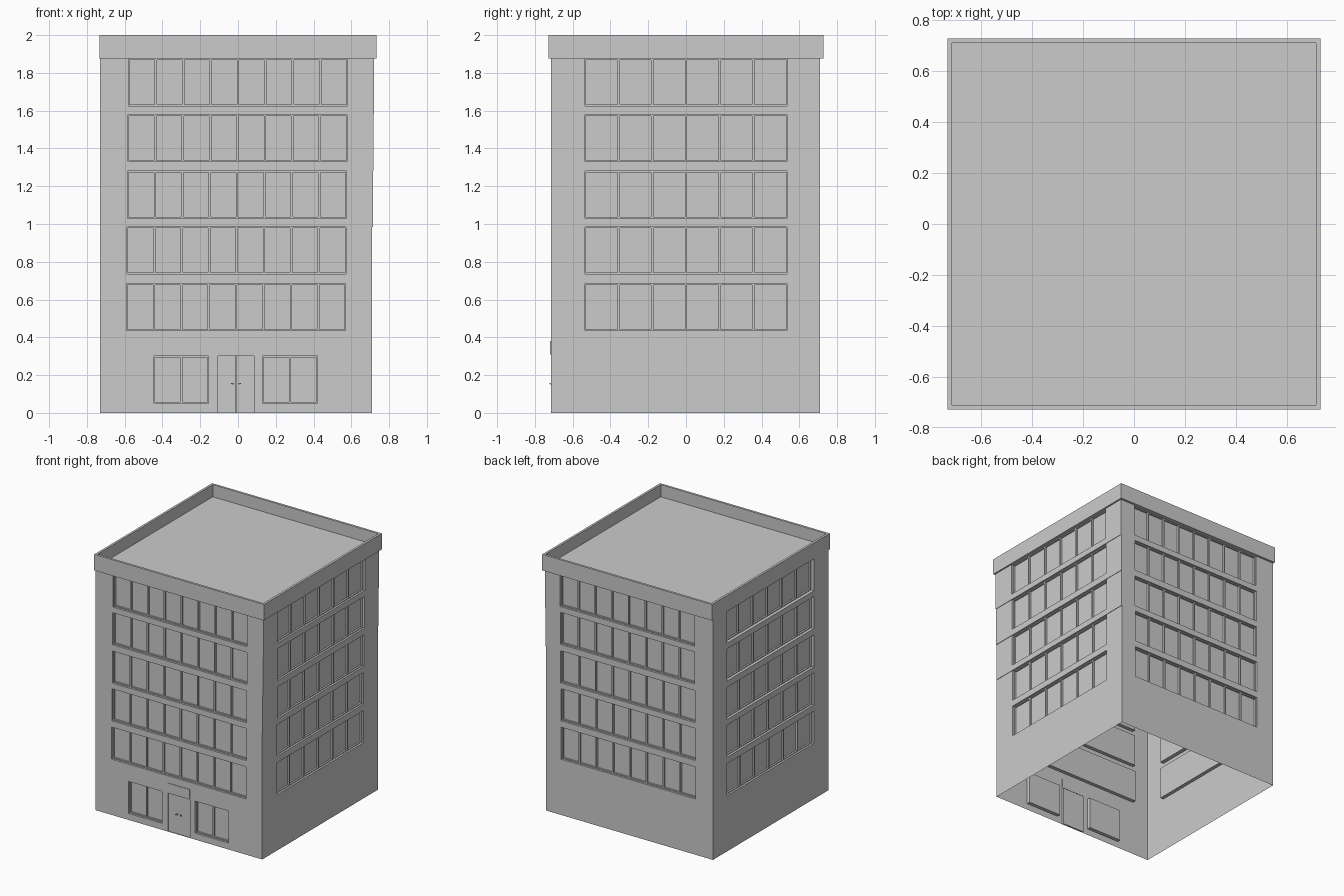
import bpy, bmesh
from mathutils import Vector

if "Cube" in bpy.data.objects:
    bpy.data.objects.remove(bpy.data.objects["Cube"])

UP = Vector((0, 0, 1))


class Side:
    """One facade plane: u runs along the wall, d is depth inward."""
    def __init__(self, t, n, off):
        self.t, self.n, self.off = Vector(t), Vector(n), off

    def at(self, u, z, d=0.0):
        return self.t * u + self.n * (self.off - d) + UP * z


def quad(bm, pts, facing):
    f = bm.faces.new([bm.verts.new(p) for p in pts])
    f.normal_update()
    if f.normal.dot(facing) < 0:
        f.normal_flip()


def box(bm, s, u0, u1, z0, z1, d0, d1):
    for d, n in ((d0, s.n), (d1, -s.n)):
        quad(bm, [s.at(u0, z0, d), s.at(u1, z0, d), s.at(u1, z1, d), s.at(u0, z1, d)], n)
    reveal(bm, s, u0, u1, z0, z1, d0, d1, -1)


def reveal(bm, s, u0, u1, z0, z1, d0, d1, sign=1):
    for u, n in ((u0, s.t), (u1, -s.t)):
        quad(bm, [s.at(u, z0, d0), s.at(u, z1, d0), s.at(u, z1, d1), s.at(u, z0, d1)], n * sign)
    for z, n in ((z0, UP), (z1, -UP)):
        quad(bm, [s.at(u0, z, d0), s.at(u1, z, d0), s.at(u1, z, d1), s.at(u0, z, d1)], n * sign)


def sheet(bm, s, u0, u1, z0, z1, holes):
    """Wall strip with rectangular openings."""
    us = sorted({u0, u1, *[v for h in holes for v in h[:2]]})
    zs = sorted({z0, z1, *[v for h in holes for v in h[2:]]})
    for a, b in zip(us, us[1:]):
        for c, d in zip(zs, zs[1:]):
            mu, mz = (a + b) / 2, (c + d) / 2
            if any(h[0] < mu < h[1] and h[2] < mz < h[3] for h in holes):
                continue
            quad(bm, [s.at(a, c), s.at(b, c), s.at(b, d), s.at(a, d)], s.n)


def finish(bm, name):
    bmesh.ops.remove_doubles(bm, verts=bm.verts, dist=1e-5)
    me = bpy.data.meshes.new(name)
    bm.to_mesh(me)
    bm.free()
    ob = bpy.data.objects.new(name, me)
    bpy.context.collection.objects.link(ob)
    return ob


walls, glass, bars = bmesh.new(), bmesh.new(), bmesh.new()
DEPTH, BAR = 0.028, 0.012


def window(s, u0, u1, z0, z1, panes, extra=0.0):
    """Recessed glazing with mullions and a thin border frame."""
    d = DEPTH + extra
    reveal(walls, s, u0, u1, z0, z1, 0, d)
    quad(glass, [s.at(u0, z0, d), s.at(u1, z0, d), s.at(u1, z1, d), s.at(u0, z1, d)], s.n)
    f = d - 0.013
    step = (u1 - u0) / panes
    for i in range(panes + 1):
        c = u0 + i * step
        box(bars, s, max(u0, c - BAR / 2), min(u1, c + BAR / 2), z0, z1, f, d)
    for a in (z0, z1 - 0.007):
        box(bars, s, u0, u1, a, a + 0.007, f, d)


def facades(x_right):
    return (Side((1, 0, 0), (0, -1, 0), 0.715), Side((0, 1, 0), (1, 0, 0), x_right),
            Side((-1, 0, 0), (0, 1, 0), 0.71), Side((0, -1, 0), (-1, 0, 0), 0.73))


# ground floor: shop windows and doorway in front, blank elsewhere
GROUND = 0.385
front, right, back, left = facades(0.71)
shops = [(-0.445, -0.155, 0.05, 0.30), (0.13, 0.42, 0.05, 0.30)]
door = (-0.105, 0.085, 0.0, 0.30)
sheet(walls, front, -0.73, 0.71, 0, GROUND, shops + [door])
for h in shops:
    window(front, *h, 2)
sheet(walls, right, -0.715, 0.71, 0, GROUND, [])
sheet(walls, back, -0.71, 0.73, 0, GROUND, [])
sheet(walls, left, -0.71, 0.715, 0, GROUND, [])

# five upper storeys, each stepping slightly outward to the right
tops = [0.685, 0.985, 1.28, 1.58, 1.875]
z0, prev = GROUND, 0.71
for k, z1 in enumerate(tops):
    s = 0.0025 * k
    xr = 0.71 + max(0, k - 1) * 0.0035
    front, right, back, left = facades(xr)
    a = z1 - 0.25
    rows = ((front, -0.73, xr, -0.59 + s, 0.57 + s, 8, 0),
            (right, -0.715, 0.71, -0.535, 0.535, 6, 0),
            (back, -xr, 0.73, -0.58 - s, 0.58 - s, 8, 0),
            (left, -0.71, 0.715, -0.535, 0.535, 6, s))
    for side, u0, u1, w0, w1, panes, extra in rows:
        sheet(walls, side, u0, u1, z0, z1, [(w0, w1, a, z1)])
        window(side, w0, w1, a, z1, panes, extra)
    if xr > prev:
        quad(walls, [(prev, -0.715, z0), (xr, -0.715, z0), (xr, 0.71, z0), (prev, 0.71, z0)], -UP)
    z0, prev = z1, xr

# doorway reveal, double door, sign plate and handles
front = facades(0.71)[0]
reveal(walls, front, *door, 0, 0.012)
finish(walls, "walls")
finish(glass, "window_glass")
finish(bars, "window_frames")

bm = bmesh.new()
mid = (door[0] + door[1]) / 2
box(bm, front, door[0], mid - 0.001, 0, 0.30, 0.008, 0.014)
box(bm, front, mid + 0.001, door[1], 0, 0.30, 0.008, 0.014)
finish(bm, "double_door")

bm = bmesh.new()
box(bm, front, door[0], door[1], 0.31, 0.38, -0.004, 0.002)
finish(bm, "plate_over_door")

bm = bmesh.new()
for side in (-1, 1):
    c = mid + side * 0.015
    box(bm, front, c - 0.003, c + 0.003, 0.151, 0.159, -0.006, 0.01)
    e = mid + side * 0.026
    box(bm, front, min(c, e), max(c, e), 0.152, 0.158, -0.008, -0.004)
finish(bm, "door_handles")

# roof slab with raised parapet
bm = bmesh.new()
bmesh.ops.create_cube(bm, size=1)
bmesh.ops.scale(bm, vec=(1.465, 1.455, 0.125), verts=bm.verts)
bmesh.ops.translate(bm, vec=(0, 0, 1.9375), verts=bm.verts)
bm.normal_update()
top = max(bm.faces, key=lambda f: f.calc_center_median().z)
bmesh.ops.inset_region(bm, faces=[top], thickness=0.025)
ex = bmesh.ops.extrude_discrete_faces(bm, faces=[top])
bmesh.ops.translate(bm, vec=(0, 0, -0.095), verts=ex["faces"][0].verts)
finish(bm, "roof_parapet")
